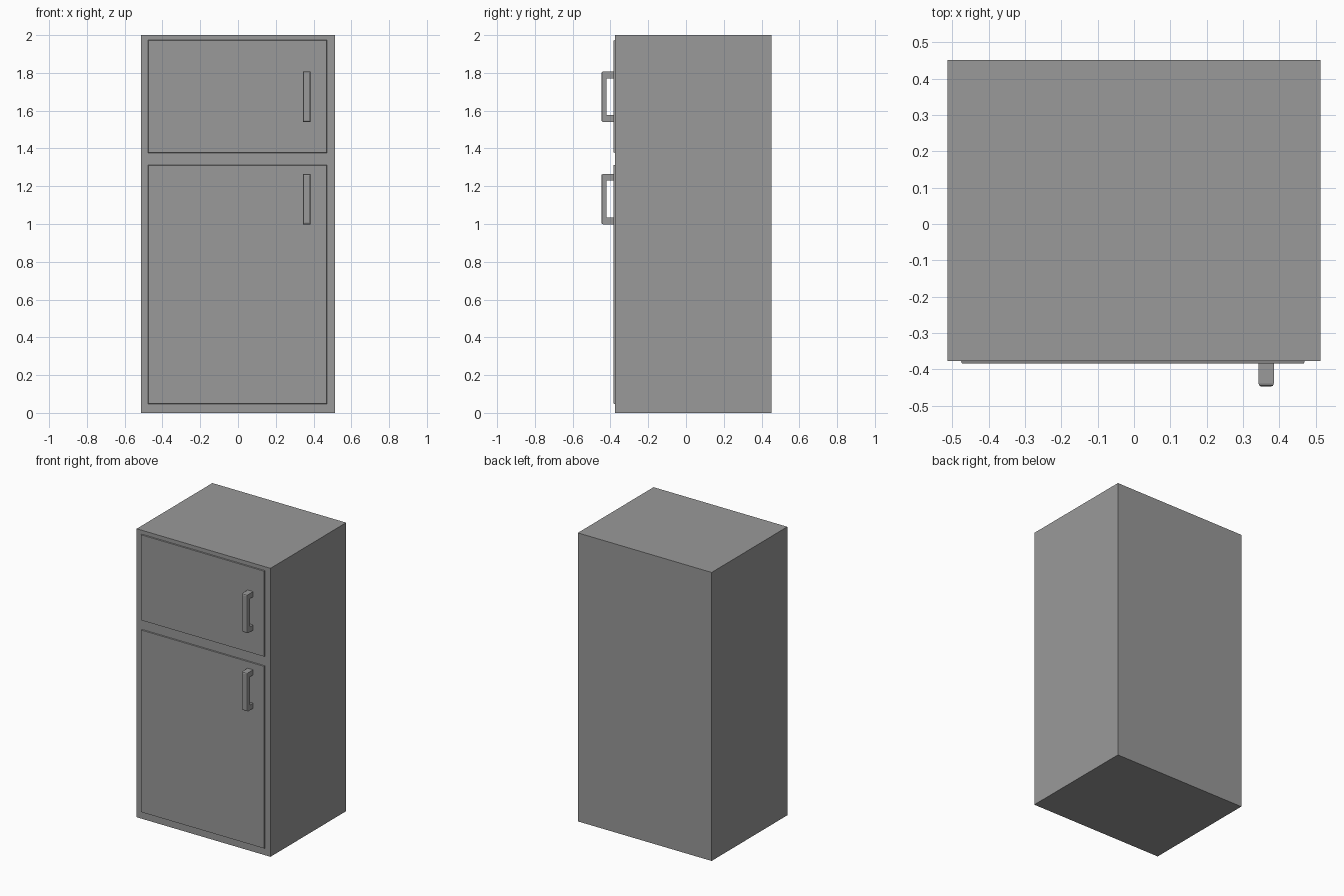
import bpy
import bmesh
from mathutils import Vector

old = bpy.data.objects.get("Cube")
if old:
    bpy.data.objects.remove(old, do_unlink=True)

# Single grey finish
grey = bpy.data.materials.new("appliance grey")
grey.use_nodes = True
COLOR = (0.32, 0.32, 0.32, 1)
grey.diffuse_color = COLOR
grey.node_tree.nodes["Principled BSDF"].inputs["Base Color"].default_value = COLOR


def finish(name, bm):
    bmesh.ops.recalc_face_normals(bm, faces=bm.faces)
    mesh = bpy.data.meshes.new(name)
    bm.to_mesh(mesh)
    bm.free()
    mesh.materials.append(grey)
    obj = bpy.data.objects.new(name, mesh)
    bpy.context.collection.objects.link(obj)
    return obj


def box(name, low, high, chamfer=0):
    """Box between two corners; chamfer narrows its front face."""
    low, high = Vector(low), Vector(high)
    mid, size = (low + high) / 2, high - low
    bm = bmesh.new()
    bmesh.ops.create_cube(bm, size=1)
    for v in bm.verts:
        front = v.co.y < 0
        v.co = mid + v.co * size
        if front:
            v.co.x -= chamfer if v.co.x > mid.x else -chamfer
            v.co.z -= chamfer if v.co.z > mid.z else -chamfer
    return finish(name, bm)


def handle(name, bottom, top):
    """C-shaped pull with softened outer edges."""
    back, front, inner = -0.383, -0.448, -0.42
    left, right, leg = 0.343, 0.385, 0.036
    profile = [(back, bottom), (front, bottom), (front, top), (back, top),
               (back, top - leg), (inner, top - leg),
               (inner, bottom + leg), (back, bottom + leg)]
    bm = bmesh.new()
    face = bm.faces.new([bm.verts.new((left, y, z)) for y, z in profile])
    side = bmesh.ops.extrude_face_region(bm, geom=[face])["geom"]
    for v in side:
        if isinstance(v, bmesh.types.BMVert):
            v.co.x = right
    outer = [e for e in bm.edges if all(v.co.y < front + 0.001 for v in e.verts)]
    bmesh.ops.bevel(bm, geom=outer, offset=0.009, segments=2,
                    profile=0.5, affect='EDGES')
    return finish(name, bm)


# Cabinet
box("cabinet", (-0.513, -0.377, 0), (0.513, 0.452, 2))

# Doors with matching handles
for name, low, high, grip in (("freezer", 1.375, 1.975, 1.54),
                              ("fridge", 0.045, 1.315, 0.998)):
    box(name + "_door", (-0.478, -0.384, low), (0.472, -0.37, high), 0.004)
    handle(name + "_handle", grip, grip + 0.267)
